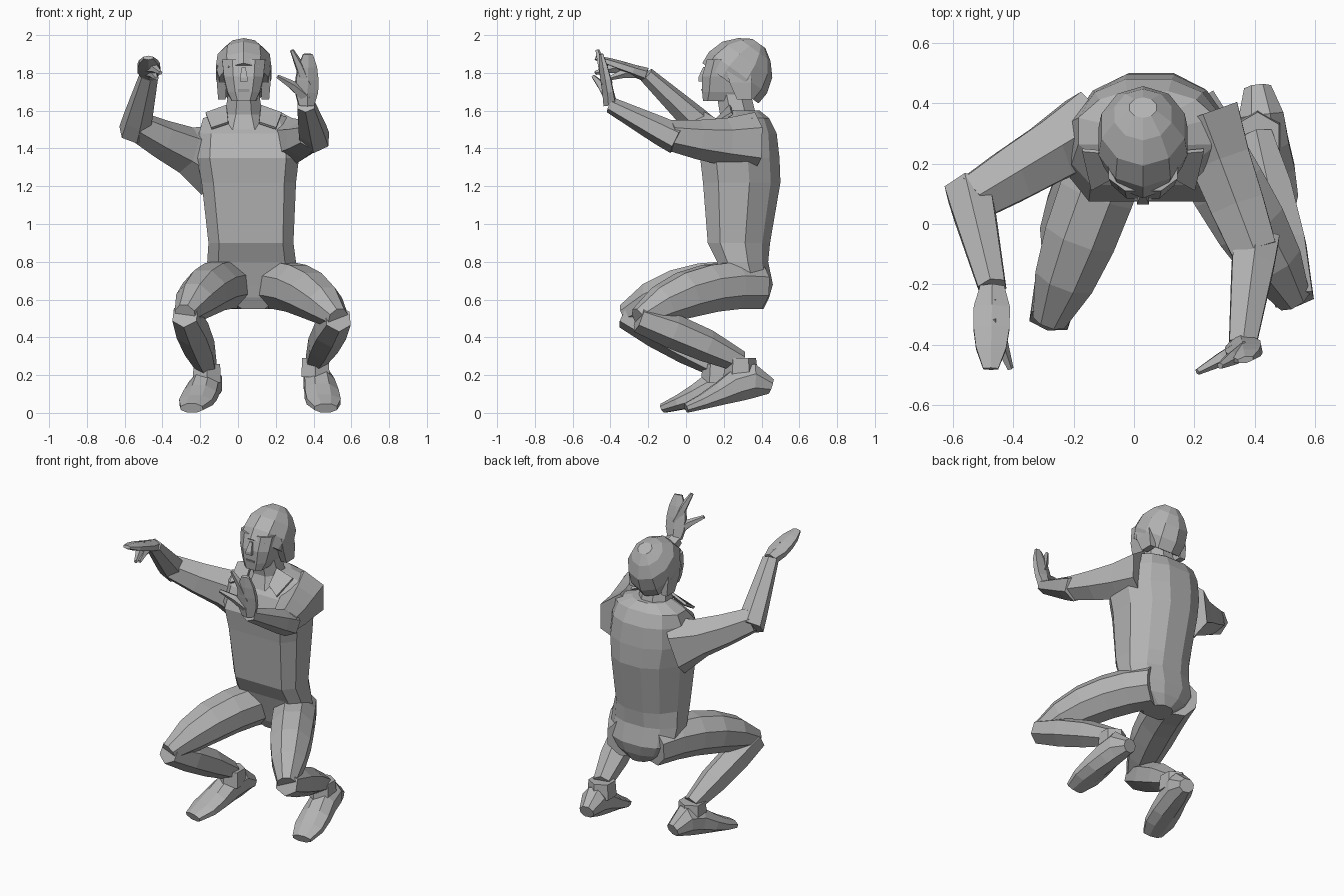
import bpy, bmesh, math
from mathutils import Vector

cube = bpy.data.objects.get("Cube")
if cube:
    bpy.data.objects.remove(cube, do_unlink=True)

grey = bpy.data.materials.new("plain_grey")
grey.use_nodes = True
colour = (.45, .45, .45, 1)
grey.diffuse_color = colour
grey.node_tree.nodes["Principled BSDF"].inputs["Base Color"].default_value = colour

UP = Vector((0, 0, 1))
ACROSS = Vector((1, 0, 0))
MIDDLE = .03


def polygon(sides):
    """Unit cross-section whose flat sides touch the width and height."""
    step = 2 * math.pi / sides
    grow = 1 / math.cos(step / 2)
    return [(grow * math.cos(step * (i + .5)), grow * math.sin(step * (i + .5)))
            for i in range(sides)]


def mirrored(half):
    """Cross-section from its right half, listed front to back."""
    return half + [(-a, b) for a, b in reversed(half)]


def path(start, end, count, rise=0):
    """Evenly spaced points from start to end, arched upward by rise."""
    start, end = Vector(start), Vector(end)
    steps = [i / (count - 1) for i in range(count)]
    return [start.lerp(end, t) + UP * rise * 4 * t * (1 - t) for t in steps]


def finish(name, bm):
    bmesh.ops.recalc_face_normals(bm, faces=bm.faces[:])
    mesh = bpy.data.meshes.new(name)
    bm.to_mesh(mesh)
    bm.free()
    mesh.materials.append(grey)
    obj = bpy.data.objects.new(name, mesh)
    bpy.context.collection.objects.link(obj)
    return obj


def loft(name, centres, widths, heights, shape, axis=None):
    """Skin a cross-section along centres; a fixed axis keeps all rings parallel."""
    bm = bmesh.new()
    rings = []
    last = len(centres) - 1
    for i, (centre, width, height) in enumerate(zip(centres, widths, heights)):
        if axis:
            along, u = axis, ACROSS
        else:
            along = (centres[min(i + 1, last)] - centres[max(i - 1, 0)]).normalized()
            u = along.cross(UP).normalized()
        v = along.cross(u)
        rings.append([bm.verts.new(centre + u * a * width + v * b * height)
                      for a, b in shape])
    for low, high in zip(rings, rings[1:]):
        for i in range(len(shape)):
            j = (i + 1) % len(shape)
            bm.faces.new((low[i], low[j], high[j], high[i]))
    bm.faces.new(rings[0])
    bm.faces.new(rings[-1])
    return finish(name, bm)


def stack(name, layers, shape, lean=0):
    """Level loft from layers of height, depth position, half width, half depth."""
    centres = [Vector((MIDDLE + lean * (2 - z), y, z)) for z, y, w, d in layers]
    loft(name, centres, [l[2] for l in layers], [l[3] for l in layers], shape, UP)


# Torso and pelvis: broad flat front, rounded back
trunk = mirrored([(.75, -1), (1, -.6), (1, .2), (.7, .75), (.3, 1)])
stack("torso", [
    (.55, .33, .08, .08),
    (.61, .33, .18, .11),
    (.68, .33, .23, .13),
    (.8, .3, .235, .135),
    (.9, .28, .225, .165),
    (1.22, .295, .25, .205),
    (1.35, .285, .27, .21),
    (1.48, .305, .255, .175),
    (1.56, .33, .23, .11),
    (1.6, .31, .12, .08)], trunk, .035)

# Neck
stack("neck", [(1.5, .27, .14, .12), (1.58, .275, .1, .095), (1.7, .25, .08, .09)],
      polygon(8))

# Face, nose and mouth
stack("face", [
    (1.65, .15, .065, .06),
    (1.7, .18, .09, .095),
    (1.78, .195, .11, .11),
    (1.87, .21, .12, .1)], mirrored([(.5, -1), (.95, -.6), (1, 1)]))
stack("nose", [(1.755, .085, .02, .02), (1.775, .085, .02, .02), (1.83, .1, .01, .01)],
      polygon(4))
stack("mouth", [(1.7, .095, .03, .01), (1.715, .09, .03, .01)], polygon(4))

# Hair: domed cap tilted back, with a side lock over each ear
tilt = Vector((0, .58, .81))
rim = Vector((MIDDLE, .235, 1.745))
loft("hair", [rim + tilt * d for d in (0, .07, .155, .22, .26)],
     (.13, .147, .138, .095, .045), (.175, .18, .155, .1, .04), polygon(10), tilt)

for label, s in (("left", 1), ("right", -1)):
    bottom = Vector((MIDDLE + s * .115, .31, 1.66))
    top = Vector((MIDDLE + s * .12, .27, 1.84))
    loft(label + "_side_lock", path(bottom, top, 3), (.02, .025, .02), (.04, .06, .06),
         polygon(4), UP)

    # Open collar flap
    bm = bmesh.new()
    flap = [(.09, .24, 1.62), (.2, .25, 1.58), (.17, .12, 1.5), (.08, .17, 1.53)]
    bm.faces.new([bm.verts.new((MIDDLE + s * x, y, z)) for x, y, z in flap])
    finish(label + "_collar", bm).modifiers.new("thick", "SOLIDIFY").thickness = .015


def arm(label, shoulder, elbow, wrist, hand_tip, finger_tip, thumb_tip, root):
    """Whole arm through its joints; root is the half height at the shoulder."""
    shape = polygon(6)
    shoulder, elbow, wrist, hand_tip = map(Vector, (shoulder, elbow, wrist, hand_tip))
    loft(label + "_upper_arm", path(shoulder, elbow, 4, -.01),
         (.12, .1, .09, .075), (root, .11, .09, .07), shape)
    reach = (wrist - elbow).normalized()
    cuff = [elbow - reach * .05, elbow + reach * .05]
    loft(label + "_forearm", cuff + [wrist], (.075, .07, .045), (.07, .065, .037), shape)
    loft(label + "_palm", path(wrist, hand_tip, 5),
         (.04, .06, .06, .05, .025), (.033, .027, .025, .02, .01), shape)
    for part, along, tip in (("finger", .4, finger_tip), ("thumb", .15, thumb_tip)):
        taper = (.027, .02, .009)
        loft(f"{label}_{part}", path(wrist.lerp(hand_tip, along), tip, 3, .01),
             taper, taper, polygon(5))


arm("left", (.23, .36, 1.43), (.4, -.09, 1.47), (.36, -.4, 1.63), (.37, -.45, 1.9),
    (.285, -.47, 1.92), (.21, -.49, 1.78), .14)
arm("right", (-.14, .32, 1.34), (-.54, .08, 1.52), (-.47, -.21, 1.79), (-.475, -.48, 1.88),
    (-.41, -.48, 1.8), (-.43, -.41, 1.77), .17)


def leg(label, hip, knee, ankle, heel, toe):
    """Bent leg through its joints, with a shoe resting on its toe."""
    hip, knee, ankle = map(Vector, (hip, knee, ankle))
    girth = (.12, .125, .125, .12, .1, .055)
    loft(label + "_thigh", path(hip, knee, 6, .06), girth, girth, polygon(8))
    calf = (.065, .08, .075, .05)
    loft(label + "_shin", path(knee, ankle, 4, .01), calf, calf, polygon(6))
    heights = (.04, .09, .085, .06, .04, .025)
    sole = path(heel, toe, 6)
    loft(label + "_shoe", [p + UP * h for p, h in zip(sole, heights)],
         (.045, .075, .08, .09, .09, .06), heights, polygon(8))
    top = ankle + UP * .02
    loft(label + "_cuff", [top - UP * .1, top], (.075, .07), (.08, .07), polygon(6), UP)


leg("left", (.16, .38, .67), (.53, -.25, .5), (.41, .29, .27),
    (.41, .45, .1), (.465, 0, 0))
leg("right", (-.02, .38, .67), (-.28, -.32, .52), (-.165, .17, .24),
    (-.135, .33, .08), (-.245, -.12, 0))
